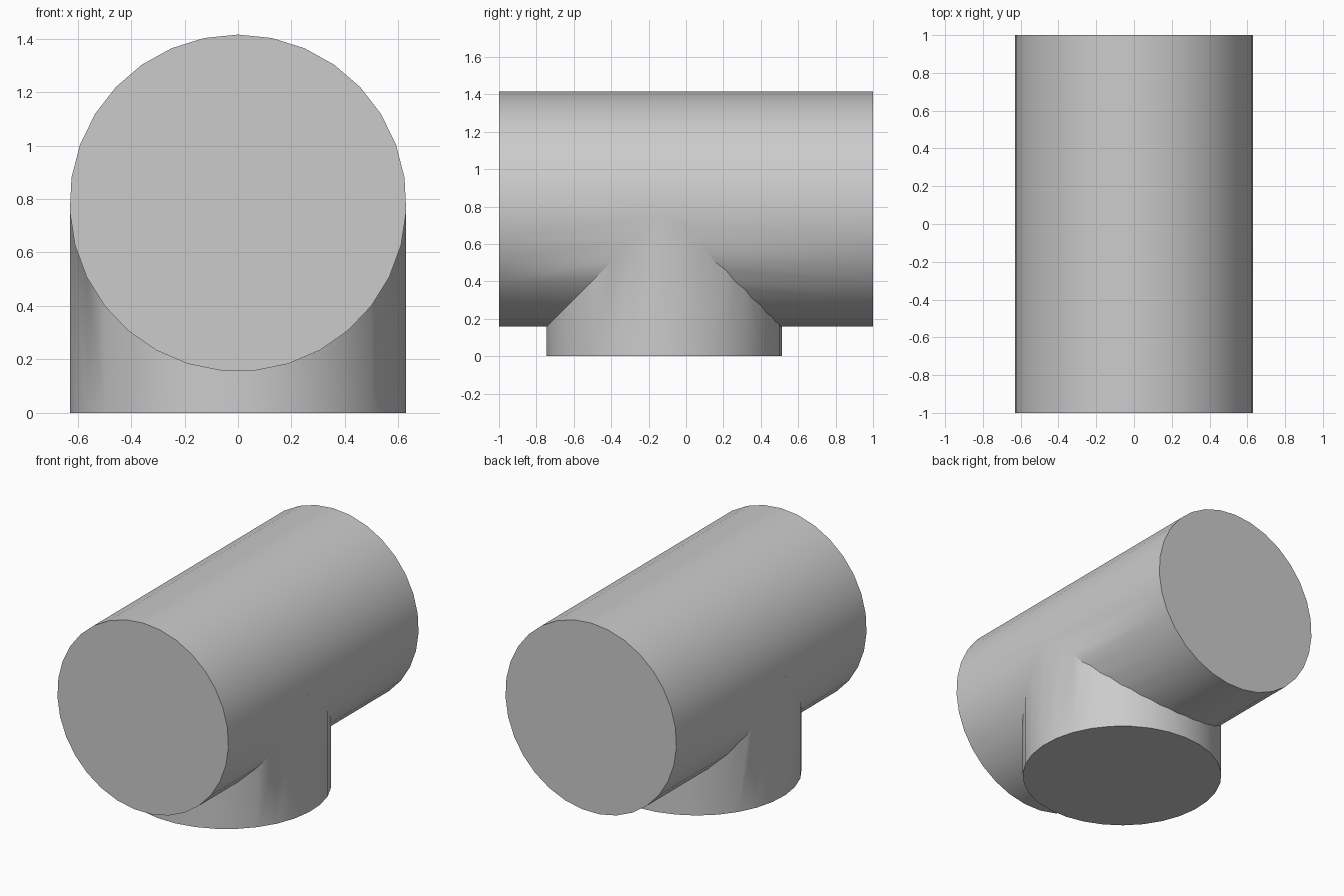
import bpy
import math

old = bpy.data.objects.get("Cube")
if old:
    bpy.data.objects.remove(old, do_unlink=True)

RADIUS, SIDES = 0.63, 31
AXIS_Z = 0.785      # height of the main pipe's axis
BRANCH_Y = -0.118   # branch sits slightly towards the front

grey = bpy.data.materials.new("plain_grey")
grey.use_nodes = True
colour = (0.6, 0.6, 0.6, 1)
grey.diffuse_color = colour
grey.node_tree.nodes["Principled BSDF"].inputs["Base Color"].default_value = colour


def pipe(name, depth, location, tilt=0):
    bpy.ops.mesh.primitive_cylinder_add(vertices=SIDES, radius=RADIUS, depth=depth,
                                        location=location, rotation=(tilt, 0, 0))
    obj = bpy.context.object
    obj.name = name
    obj.data.materials.append(grey)
    return obj


# Branch running from the ground up to the main pipe's axis
branch = pipe("branch_pipe", AXIS_Z, (0, BRANCH_Y, AXIS_Z / 2))

# Main horizontal pipe
main = pipe("tee_pipe", 2, (0, 0, AXIS_Z), math.pi / 2)

# Join the two into one solid
union = main.modifiers.new("join_branch", "BOOLEAN")
union.operation = "UNION"
union.solver = "EXACT"
union.object = branch
bpy.ops.object.modifier_apply(modifier=union.name)
bpy.data.objects.remove(branch, do_unlink=True)

# Round walls smooth, rims and seam sharp
bpy.ops.object.shade_smooth_by_angle(angle=math.radians(30))
